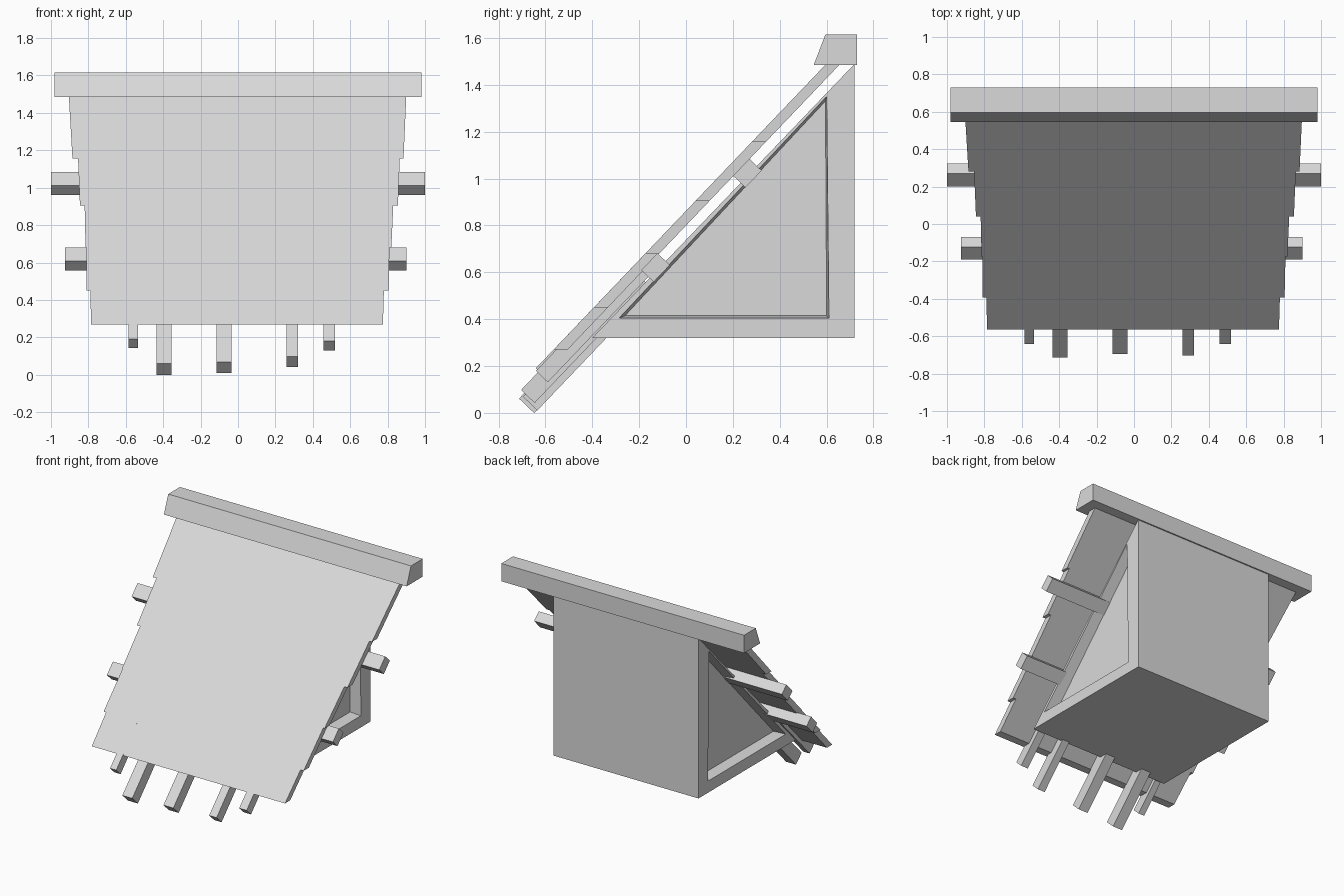
import bpy, bmesh, math
from mathutils import Matrix, Vector

cube = bpy.data.objects.get("Cube")
if cube:
    bpy.data.objects.remove(cube)

GREY = (0.7, 0.7, 0.7, 1)
mat = bpy.data.materials.new("plain grey")
mat.use_nodes = True
mat.diffuse_color = GREY
mat.node_tree.nodes["Principled BSDF"].inputs["Base Color"].default_value = GREY

PITCH = math.atan(1.048)
UP_SLOPE = Vector((0, math.cos(PITCH), math.sin(PITCH)))


def finish(name, bm):
    bmesh.ops.recalc_face_normals(bm, faces=bm.faces)
    mesh = bpy.data.meshes.new(name)
    bm.to_mesh(mesh)
    bm.free()
    mesh.materials.append(mat)
    obj = bpy.data.objects.new(name, mesh)
    bpy.context.collection.objects.link(obj)
    return obj


def prism(name, outline, shift):
    """Solid made by sweeping a 3D outline along a shift vector."""
    bm = bmesh.new()
    face = bm.faces.new([bm.verts.new(p) for p in outline])
    ext = bmesh.ops.extrude_face_region(bm, geom=[face], use_keep_orig=True)
    verts = [g for g in ext["geom"] if isinstance(g, bmesh.types.BMVert)]
    bmesh.ops.translate(bm, verts=verts, vec=shift)
    return finish(name, bm)


def sloped_box(name, center, size):
    """Box whose local y runs up the roof slope."""
    bm = bmesh.new()
    bmesh.ops.create_cube(bm, size=1)
    bmesh.ops.scale(bm, verts=bm.verts, vec=size)
    turn = Matrix.Rotation(PITCH, 4, 'X')
    bmesh.ops.transform(bm, matrix=Matrix.Translation(center) @ turn, verts=bm.verts)
    return finish(name, bm)


# Wedge body with a recessed triangular panel in each side
RIGHT, LEFT = -0.605, 0.565
outer = [(-0.40, 0.32), (0.72, 0.32), (0.72, 1.49)]
opening = [(-0.285, 0.405), (0.61, 0.405), (0.60, 1.35)]
panel = [(-0.26, 0.415), (0.60, 0.415), (0.595, 1.33)]
bm = bmesh.new()
rims = []
for x, inward in ((RIGHT, 1), (LEFT, -1)):
    loops = [[bm.verts.new((px, y, z)) for y, z in tri]
             for tri, px in ((outer, x), (opening, x), (panel, x + inward * 0.08))]
    for a, b in zip(loops, loops[1:]):
        for i in range(3):
            j = (i + 1) % 3
            bm.faces.new((a[i], a[j], b[j], b[i]))
    bm.faces.new(loops[-1])
    rims.append(loops[0])
for i in range(3):
    j = (i + 1) % 3
    bm.faces.new((rims[0][i], rims[0][j], rims[1][j], rims[1][i]))
finish("wedge_body", bm)

# Roof sheet with stepped side edges
levels = [1.50, 1.155, 0.905, 0.68, 0.45, 0.27]
left_steps = [(0.90, 0.885), (0.865, 0.855), (0.83, 0.82), (0.81, 0.805), (0.78, 0.775)]
right_steps = [(0.905, 0.885), (0.855, 0.845), (0.82, 0.815), (0.81, 0.81), (0.79, 0.785)]


def roof_point(x, z):
    return (x, -0.565 + (z - 0.27) / 1.048, z)


def stepped_edge(steps, side):
    edge = []
    for (top, bottom), z0, z1 in zip(steps, levels, levels[1:]):
        edge += [roof_point(side * top, z0), roof_point(side * bottom, z1)]
    return edge


prism("roof_sheet", stepped_edge(left_steps, 1) + stepped_edge(right_steps, -1)[::-1],
      (0, 0.06, 0))

# Ridge beam
ridge = [(0.545, 1.485), (0.595, 1.615), (0.73, 1.615), (0.73, 1.485)]
prism("ridge_beam", [(-0.98, y, z) for y, z in ridge], (1.96, 0, 0))

# Cross poles between sheet and body
sloped_box("upper_cross_pole", (0, 0.262, 1.023), (2.0, 0.10, 0.073))
sloped_box("lower_cross_pole", (-0.0125, -0.13, 0.62), (1.825, 0.10, 0.073))

# Rafter poles sticking out below the sheet: x, lower end y and z, width, depth
rafters = [(-0.56, -0.615, 0.167, 0.05, 0.07), (-0.395, -0.68, 0.03, 0.08, 0.09),
           (-0.075, -0.665, 0.04, 0.08, 0.085), (0.29, -0.675, 0.07, 0.06, 0.08),
           (0.488, -0.615, 0.155, 0.06, 0.07)]
for n, (x, y, z, width, depth) in enumerate(rafters, 1):
    half = 0.35
    center = Vector((x, y, z)) + UP_SLOPE * half
    sloped_box(f"rafter_pole_{n}", center, (width, 2 * half, depth))
